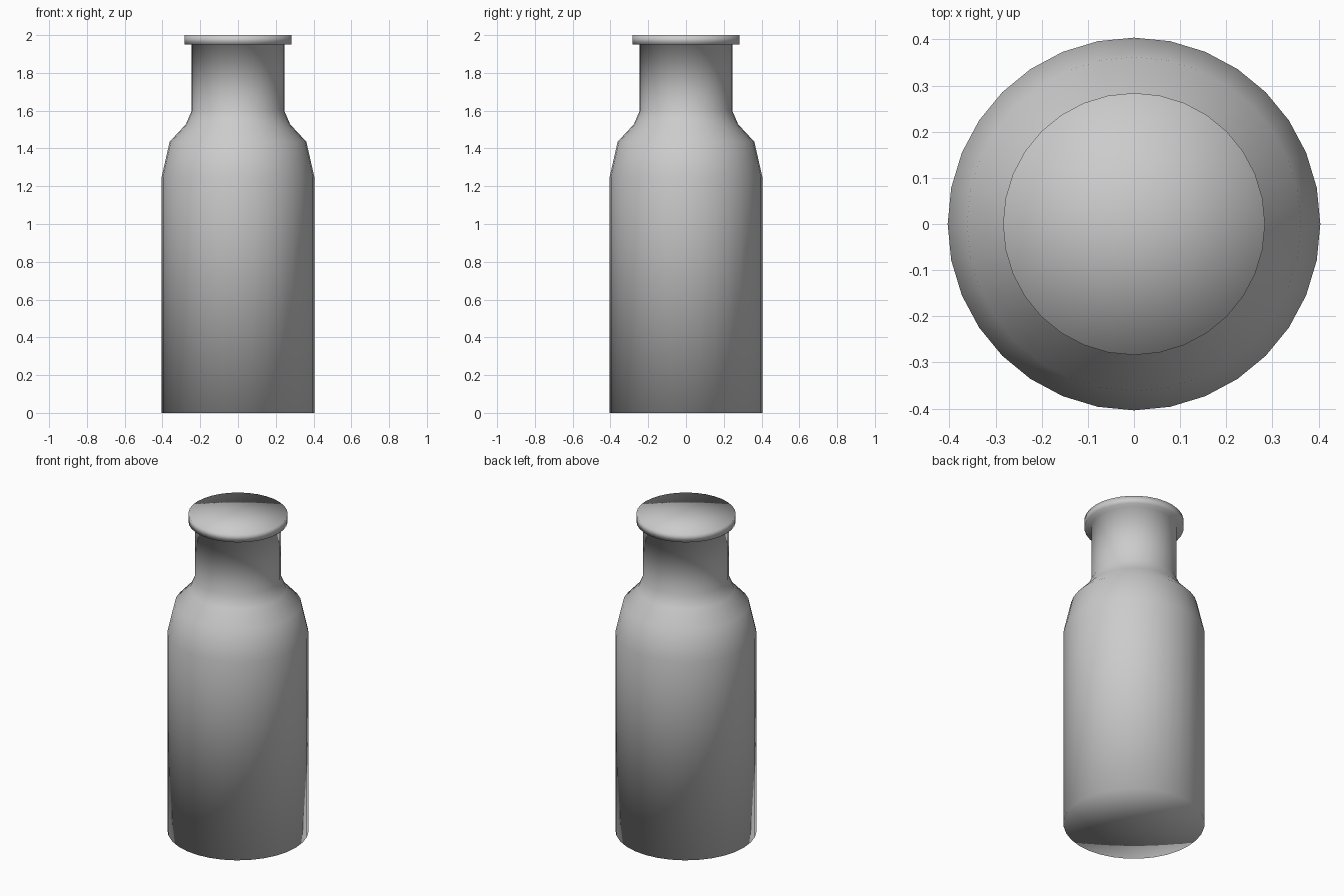
import bpy
import bmesh
import math

if "Cube" in bpy.data.objects:
    bpy.data.objects.remove(bpy.data.objects["Cube"])

# Half profile of the bottle: radius, height, from base centre to top centre
PROFILE = [
    (0.0, 0.0), (0.404, 0.0), (0.404, 1.25),       # base and body
    (0.362, 1.435), (0.276, 1.528), (0.245, 1.60),  # shoulder
    (0.245, 1.95), (0.284, 1.95), (0.284, 2.0),     # neck and lip
    (0.0, 2.0),                                     # closed top
]
SIDES = 32

# Lathe the profile around the z axis
bm = bmesh.new()
verts = [bm.verts.new((r, 0, z)) for r, z in PROFILE]
edges = [bm.edges.new(pair) for pair in zip(verts, verts[1:])]
bmesh.ops.spin(bm, geom=verts + edges, cent=(0, 0, 0), axis=(0, 0, 1),
               angle=math.tau, steps=SIDES, use_duplicate=False)
bmesh.ops.remove_doubles(bm, verts=bm.verts[:], dist=0.0005)
bmesh.ops.recalc_face_normals(bm, faces=bm.faces[:])

# Fully smooth shading, including the caps
for face in bm.faces:
    face.smooth = True

mesh = bpy.data.meshes.new("bottle")
bm.to_mesh(mesh)
bm.free()
bottle = bpy.data.objects.new("bottle", mesh)
bpy.context.collection.objects.link(bottle)
